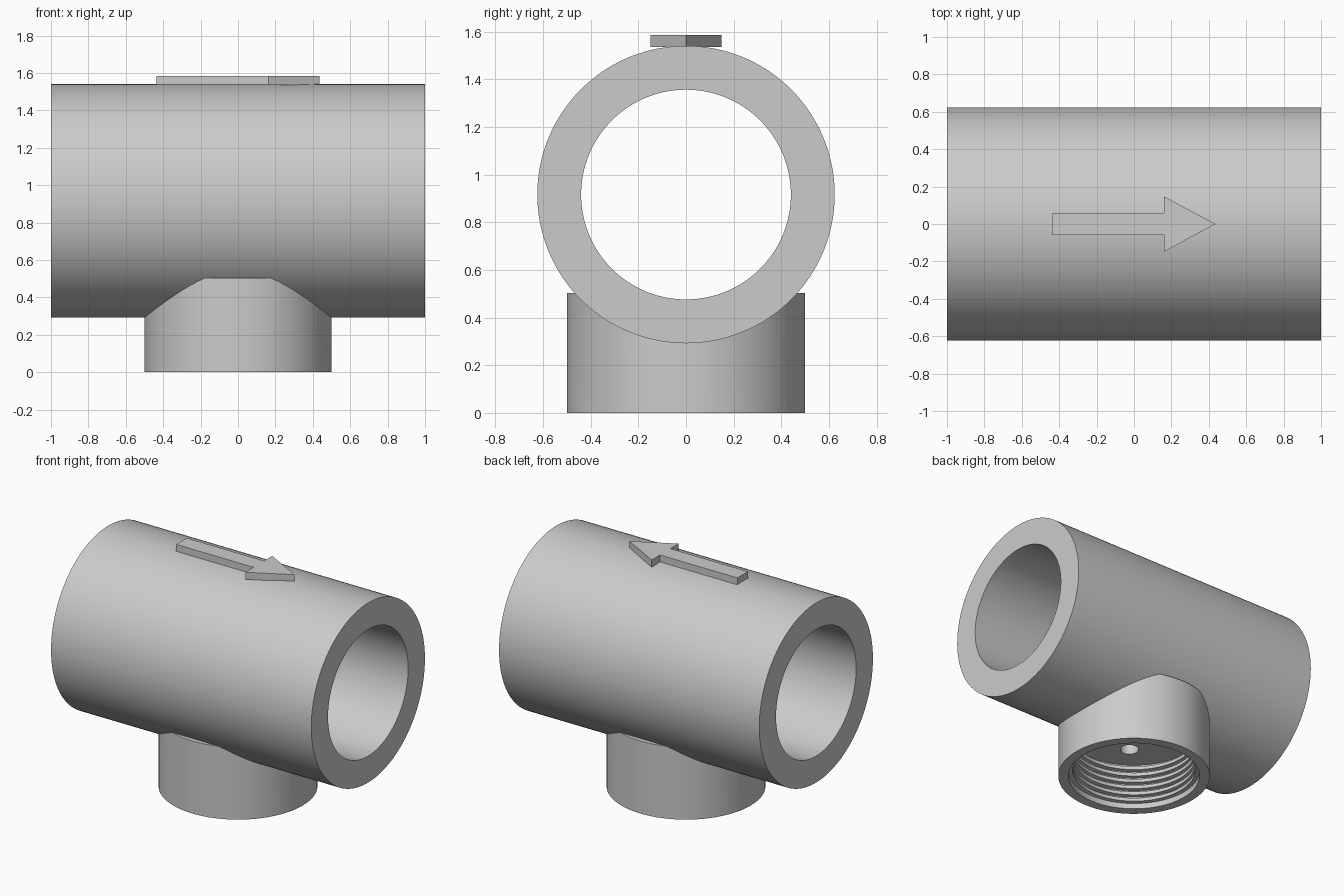
import bpy, bmesh, math
from mathutils import Matrix

cube = bpy.data.objects.get("Cube")
if cube:
    bpy.data.objects.remove(cube, do_unlink=True)

grey = bpy.data.materials.new("plain grey plastic")
grey.use_nodes = True
colour = (0.6, 0.6, 0.6, 1)
grey.diffuse_color = colour
grey.node_tree.nodes["Principled BSDF"].inputs["Base Color"].default_value = colour

AXIS_Z = 0.916      # height of the pipe centre line
SIDES = 128


def finish(name, bm):
    bmesh.ops.recalc_face_normals(bm, faces=bm.faces)
    mesh = bpy.data.meshes.new(name)
    bm.to_mesh(mesh)
    bm.free()
    mesh.materials.append(grey)
    ob = bpy.data.objects.new(name, mesh)
    bpy.context.collection.objects.link(ob)
    return ob


def lathe(name, profile, matrix=Matrix()):
    """Closed solid turned about z from (radius, height) pairs."""
    bm = bmesh.new()
    rings = []
    for r, z in profile:
        rings.append([bm.verts.new((r * math.cos(a), r * math.sin(a), z))
                      for a in (math.tau * i / SIDES for i in range(SIDES))])
    for low, high in zip(rings, rings[1:]):
        for i in range(SIDES):
            j = (i + 1) % SIDES
            bm.faces.new((low[i], low[j], high[j], high[i]))
    bm.faces.new(rings[0])
    bm.faces.new(rings[-1])
    bm.transform(matrix)
    return finish(name, bm)


def combine(target, other, operation):
    mod = target.modifiers.new(operation.lower(), "BOOLEAN")
    mod.operation = operation
    mod.solver = "EXACT"
    mod.object = other
    bpy.context.view_layer.objects.active = target
    bpy.ops.object.modifier_apply(modifier=mod.name)
    bpy.data.objects.remove(other, do_unlink=True)


# Main pipe and the round branch below it
along_x = Matrix.Translation((0, 0, AXIS_Z)) @ Matrix.Rotation(math.pi / 2, 4, "Y")
pipe = lathe("tee_pipe", [(0.624, -1), (0.624, 1)], along_x)
combine(pipe, lathe("branch", [(0.5, 0), (0.5, 0.504)]), "UNION")
combine(pipe, lathe("pipe_bore", [(0.44, -1.1), (0.44, 1.1)], along_x), "DIFFERENCE")

# Threaded socket: plain lip, then evenly spaced square ridges
thread = [(0.433, -0.1)]
for i in range(6):
    z = 0.04 + i * 0.048
    thread += [(0.433, z), (0.405, z + 0.002), (0.405, z + 0.026), (0.433, z + 0.028)]
thread.append((0.433, 0.33))
combine(pipe, lathe("socket_cutter", thread), "DIFFERENCE")

# Small port from the socket into the pipe
port = lathe("port_cutter", [(0.06, 0.25), (0.06, 0.7)],
             Matrix.Translation((-0.12, -0.19, 0)))
combine(pipe, port, "DIFFERENCE")

bpy.ops.object.select_all(action="DESELECT")
pipe.select_set(True)
bpy.context.view_layer.objects.active = pipe
bpy.ops.object.shade_smooth_by_angle(angle=math.radians(20))

# Raised flow arrow on top
half = [(-0.435, 0.058), (0.16, 0.058), (0.16, 0.148)]
outline = half + [(0.435, 0)] + [(x, -y) for x, y in reversed(half)]
bm = bmesh.new()
face = bm.faces.new([bm.verts.new((x, y, 1.535)) for x, y in outline])
top = bmesh.ops.extrude_face_region(bm, geom=[face])["geom"]
bmesh.ops.translate(bm, vec=(0, 0, 0.05),
                    verts=[g for g in top if isinstance(g, bmesh.types.BMVert)])
finish("flow_arrow", bm)
